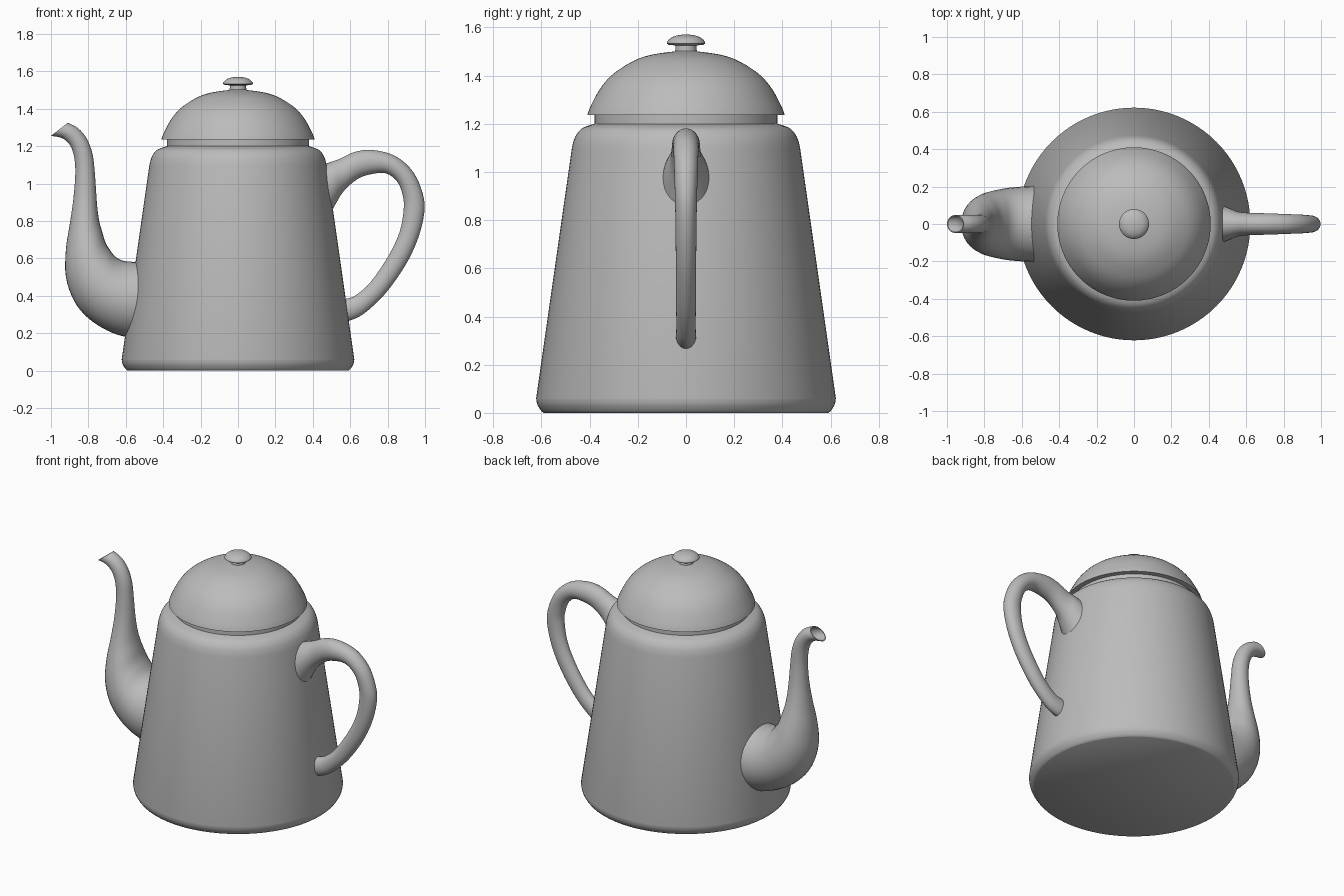
import bpy, bmesh, math
from mathutils import Vector

metal = bpy.data.materials.new("grey_metal")
metal.diffuse_color = (0.5, 0.5, 0.5, 1)


def smooth_rows(rows, steps):
    """Catmull-Rom interpolation through rows of numbers."""
    out = []
    for i in range(len(rows) - 1):
        a, b, c, d = (rows[max(i - 1, 0)], rows[i], rows[i + 1],
                      rows[min(i + 2, len(rows) - 1)])
        for s in range(steps):
            t = s / steps
            out.append([0.5 * (2 * q + (r - p) * t + (2 * p - 5 * q + 4 * r - w) * t * t
                               + (3 * q - p - 3 * r + w) * t ** 3)
                        for p, q, r, w in zip(a, b, c, d)])
    return out + [list(rows[-1])]


def skin(name, rings, cap_start=True, cap_end=True, angle=35):
    """Bridge rings of points into one smooth-shaded object."""
    bm = bmesh.new()
    loops = [[bm.verts.new(p) for p in ring] for ring in rings]
    n = len(loops[0])
    for a, b in zip(loops, loops[1:]):
        for i in range(n):
            j = (i + 1) % n
            bm.faces.new((a[i], a[j], b[j], b[i]))
    if cap_start:
        bm.faces.new(loops[0][::-1])
    if cap_end:
        bm.faces.new(loops[-1])
    bmesh.ops.recalc_face_normals(bm, faces=bm.faces)
    mesh = bpy.data.meshes.new(name)
    bm.to_mesh(mesh)
    bm.free()
    mesh.materials.append(metal)
    ob = bpy.data.objects.new(name, mesh)
    bpy.context.collection.objects.link(ob)
    bpy.ops.object.select_all(action='DESELECT')
    ob.select_set(True)
    bpy.context.view_layer.objects.active = ob
    bpy.ops.object.shade_smooth_by_angle(angle=math.radians(angle))
    return ob


def lathe(name, profile, n=96):
    return skin(name, [[(r * math.cos(2 * math.pi * i / n), r * math.sin(2 * math.pi * i / n), z)
                        for i in range(n)] for r, z in profile])


def section(row, n=32, scale=1.0):
    """Elliptical ring between two outline points (x, z), with half-width in y."""
    ax, az, bx, bz, w = row
    c = Vector(((ax + bx) / 2, 0, (az + bz) / 2))
    h = Vector(((ax - bx) / 2, 0, (az - bz) / 2))
    return [c + scale * (h * math.cos(2 * math.pi * i / n)
                         + Vector((0, w * math.sin(2 * math.pi * i / n), 0))) for i in range(n)]


# Tapered body with rounded foot, shoulder and neck
foot = smooth_rows([(0.59, 0), (0.602, 0.01), (0.617, 0.035), (0.622, 0.06)], 3)
shoulder = smooth_rows([(0.475, 1.09), (0.469, 1.12), (0.455, 1.155), (0.428, 1.183),
                        (0.38, 1.2)], 4)
lathe("body", foot + shoulder + [(0.38, 1.24)])

# Domed lid
dome = smooth_rows([(0.41, 1.237), (0.395, 1.275), (0.357, 1.345), (0.31, 1.4), (0.25, 1.443),
                    (0.19, 1.473), (0.125, 1.49), (0.04, 1.501)], 4)
lathe("lid", [(0.37, 1.235)] + dome)

# Lid knob on a short stem
knob = smooth_rows([(0.08, 1.533), (0.077, 1.543), (0.06, 1.558), (0.035, 1.567), (0.004, 1.571)], 4)
lathe("knob", [(0.06, 1.49), (0.045, 1.502), (0.043, 1.525), (0.072, 1.528)] + knob, 48)

# Curved spout: outer point, inner point, half-width
spout = smooth_rows([
    (-0.50, 0.17, -0.48, 0.585, 0.205), (-0.60, 0.18, -0.59, 0.583, 0.2),
    (-0.70, 0.215, -0.65, 0.605, 0.193), (-0.80, 0.28, -0.688, 0.65, 0.18),
    (-0.875, 0.37, -0.71, 0.69, 0.165), (-0.92, 0.50, -0.727, 0.745, 0.142),
    (-0.92, 0.65, -0.742, 0.80, 0.112), (-0.90, 0.78, -0.752, 0.87, 0.085),
    (-0.88, 0.92, -0.758, 0.95, 0.064), (-0.87, 1.05, -0.765, 1.05, 0.053),
    (-0.874, 1.13, -0.775, 1.145, 0.05), (-0.888, 1.185, -0.795, 1.212, 0.049),
    (-0.91, 1.22, -0.825, 1.265, 0.048), (-0.945, 1.245, -0.865, 1.303, 0.048),
    (-1.0, 1.255, -0.91, 1.325, 0.048)], 4)
outer = [section(r) for r in spout]
bore = [section(r, scale=0.9) for r in spout[:-26:-1]]
skin("spout", outer + bore)

# Looped handle, flared where it meets the shoulder
handle = smooth_rows([
    (0.45, 1.10, 0.49, 0.83, 0.10), (0.50, 1.117, 0.53, 0.905, 0.083),
    (0.55, 1.135, 0.57, 0.965, 0.065), (0.62, 1.168, 0.64, 1.025, 0.059),
    (0.715, 1.18, 0.71, 1.05, 0.057), (0.84, 1.148, 0.79, 1.055, 0.053),
    (0.936, 1.063, 0.85, 1.012, 0.05), (0.988, 0.945, 0.88, 0.94, 0.047),
    (0.996, 0.845, 0.886, 0.865, 0.045), (0.962, 0.705, 0.865, 0.745, 0.043),
    (0.893, 0.56, 0.805, 0.615, 0.042), (0.786, 0.41, 0.71, 0.475, 0.041),
    (0.68, 0.31, 0.635, 0.407, 0.04), (0.61, 0.272, 0.592, 0.387, 0.042),
    (0.54, 0.255, 0.53, 0.38, 0.044)], 4)
skin("handle", [section(r) for r in handle])
